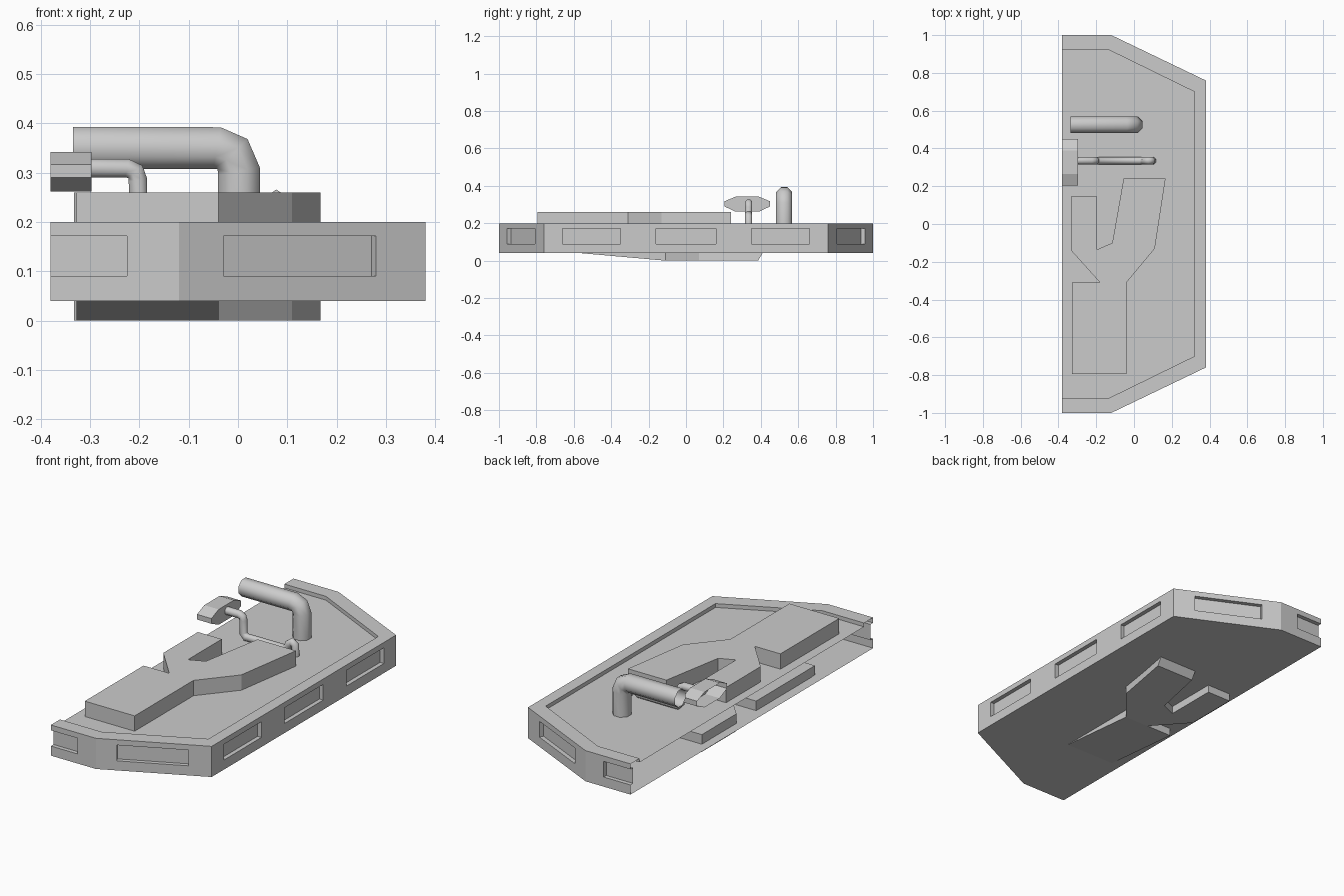
import bpy, bmesh, math
from mathutils import Vector

if "Cube" in bpy.data.objects:
    bpy.data.objects.remove(bpy.data.objects["Cube"])


def finish(name, bm, smooth=False):
    bmesh.ops.remove_doubles(bm, verts=bm.verts, dist=1e-5)
    bmesh.ops.recalc_face_normals(bm, faces=bm.faces)
    me = bpy.data.meshes.new(name)
    bm.to_mesh(me)
    bm.free()
    ob = bpy.data.objects.new(name, me)
    bpy.context.collection.objects.link(ob)
    if smooth:
        for p in me.polygons:
            p.use_smooth = True
    return ob


def face(bm, pts):
    return bm.faces.new([bm.verts.new(p) for p in pts])


def at(p, z):
    return (p[0], p[1], z)


# Wall with recessed window pockets; slots are (start, end) distances along it
Z0, Z1, W0, W1, DEPTH = 0.04, 0.2, 0.09, 0.172, 0.022


def wall(bm, p, q, slots):
    p, q = Vector(p), Vector(q)
    length = (q - p).length
    d = (q - p) / length
    inward = Vector((-d.y, d.x)) * DEPTH

    def panel(a, b, za, zb, off=Vector((0, 0))):
        u, v = p + d * a + off, p + d * b + off
        face(bm, [at(u, za), at(v, za), at(v, zb), at(u, zb)])

    pos = 0
    for a, b in slots:
        if a > pos:
            panel(pos, a, Z0, Z1)
        panel(a, b, Z0, W0)
        panel(a, b, W1, Z1)
        panel(a, b, W0, W1, inward)
        u, v = p + d * a, p + d * b
        for z in (W0, W1):
            face(bm, [at(u, z), at(v, z), at(v + inward, z), at(u + inward, z)])
        for s, e in ((a, u), (b, v)):
            if 0 < s < length - 1e-4:
                face(bm, [at(e, W0), at(e + inward, W0), at(e + inward, W1), at(e, W1)])
        pos = b
    if pos < length - 1e-4:
        panel(pos, length, Z0, Z1)


# Half hull, open along the cut side
def mirrored(half):
    return half + [(x, -y) for x, y in reversed(half)]


outer = mirrored([(-0.38, -1), (-0.12, -1), (0.38, -0.76)])
inner = mirrored([(-0.38, -0.925), (-0.14, -0.925), (0.32, -0.70)])
diag = math.hypot(0.5, 0.24)
slots = [
    [(0, 0.155)],
    [(0.1, 0.444)],
    [(0.10, 0.41), (0.60, 0.92), (1.11, 1.42)],
    [(diag - 0.444, diag - 0.1)],
    [(0.105, 0.26)],
]
PLATE = 0.18
bm = bmesh.new()
for i in range(5):
    a, b, c, e = outer[i], outer[i + 1], inner[i + 1], inner[i]
    wall(bm, a, b, slots[i])
    face(bm, [at(a, Z1), at(b, Z1), at(c, Z1), at(e, Z1)])
    face(bm, [at(e, Z1), at(c, Z1), at(c, PLATE), at(e, PLATE)])
face(bm, [at(p, PLATE) for p in inner])
face(bm, [at(p, Z0) for p in outer])
finish("hull_half", bm)

# Forked raised block, used on the deck and, tapered, under the hull
fork = [(-0.328, -0.795), (-0.04, -0.795), (-0.04, -0.31), (0.11, -0.13),
        (0.167, 0.24), (-0.055, 0.24), (-0.115, -0.10), (-0.195, -0.135),
        (-0.195, 0.145), (-0.333, 0.145), (-0.333, -0.14), (-0.18, -0.31),
        (-0.328, -0.31)]


def fork_block(name, low, high):
    bm = bmesh.new()
    n = len(fork)
    for ring in (low, high):
        face(bm, [ring[i] for i in (0, 1, 2, 11, 12)])
        face(bm, ring[2:12])
    for i in range(n):
        j = (i + 1) % n
        face(bm, [low[i], low[j], high[j], high[i]])
    return finish(name, bm)


fork_block("deck_fork", [at(p, PLATE) for p in fork], [at(p, 0.26) for p in fork])


def keel_point(p):
    y = p[1] + 0.2
    z = max(0, (-0.11 - y) / 0.485 * 0.043)
    return (p[0], 0.385 if y > 0.4 else y, z)


fork_block("keel_fork", [keel_point(p) for p in fork],
           [(x, y + 0.2, 0.09) for x, y in fork])


# Bent pipes in the xz plane, swept with mitred rings
def pipe(name, path, y, r, sides=8):
    bm = bmesh.new()
    pts = [Vector((x, 0, z)) for x, z in path]
    rings = []
    for i, p in enumerate(pts):
        ds = [(pts[k + 1] - pts[k]).normalized() for k in (i - 1, i) if 0 <= k < len(pts) - 1]
        t = sum(ds, Vector()).normalized()
        side = Vector((-t.z, 0, t.x))
        ring = []
        for k in range(sides):
            a = 2 * math.pi * (k + 0.5) / sides
            ring.append(bm.verts.new(p + side * math.cos(a) * r + Vector((0, y + math.sin(a) * r, 0))))
        rings.append(ring)
    for a, b in zip(rings, rings[1:]):
        for k in range(sides):
            m = (k + 1) % sides
            bm.faces.new([a[k], a[m], b[m], b[k]])
    return finish(name, bm, smooth=True)


pipe("large_pipe", [(-0.335, 0.35), (-0.043, 0.35), (-0.011, 0.338),
                    (0.002, 0.303), (0.002, 0.18)], 0.525, 0.0465)
pipe("small_pipe", [(-0.30, 0.309), (-0.225, 0.309), (-0.208, 0.302), (-0.203, 0.285),
                    (-0.203, 0.217), (-0.187, 0.2), (0.035, 0.2), (0.053, 0.21),
                    (0.06, 0.232), (0.078, 0.247), (0.094, 0.235), (0.097, 0.18)],
     0.335, 0.0205)

# Octagonal connector block, open on the cut side
profile = [(0.205, 0.29), (0.265, 0.262), (0.39, 0.262), (0.45, 0.29),
           (0.45, 0.317), (0.39, 0.342), (0.265, 0.342), (0.205, 0.317)]
bm = bmesh.new()
for i, a in enumerate(profile):
    b = profile[(i + 1) % 8]
    face(bm, [(-0.38, *a), (-0.38, *b), (-0.297, *b), (-0.297, *a)])
face(bm, [(-0.297, *p) for p in profile])
finish("connector_block", bm)
